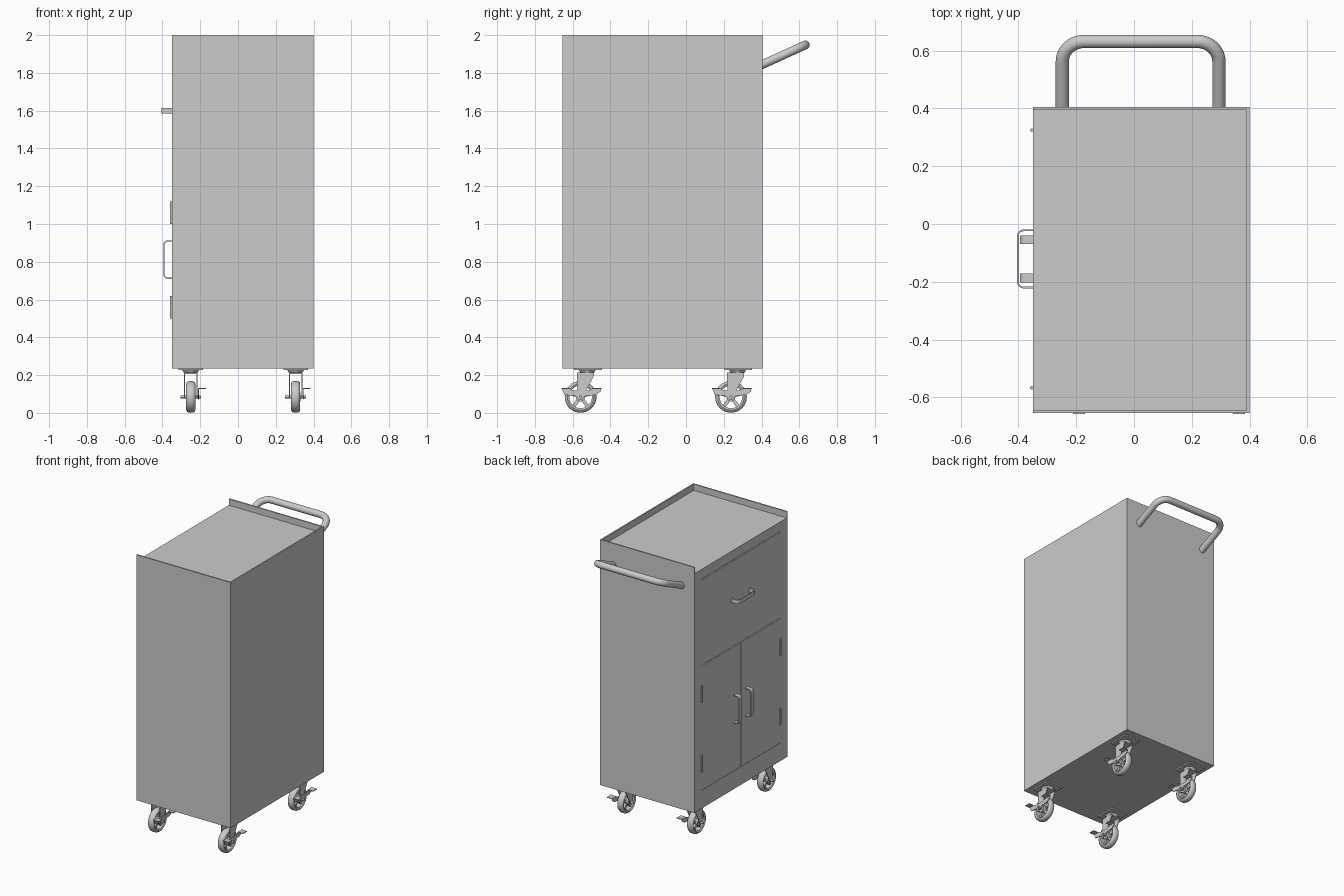
import bpy, bmesh, math
from mathutils import Vector, Matrix

cube = bpy.data.objects.get("Cube")
if cube:
    bpy.data.objects.remove(cube, do_unlink=True)

GREY = bpy.data.materials.new("steel grey")
GREY.use_nodes = True
GREY.diffuse_color = (0.6, 0.6, 0.6, 1)
GREY.node_tree.nodes["Principled BSDF"].inputs["Base Color"].default_value = (0.6, 0.6, 0.6, 1)


def finish(name, bm, smooth=False):
    bmesh.ops.recalc_face_normals(bm, faces=bm.faces)
    mesh = bpy.data.meshes.new(name)
    bm.to_mesh(mesh)
    bm.free()
    mesh.materials.append(GREY)
    obj = bpy.data.objects.new(name, mesh)
    bpy.context.collection.objects.link(obj)
    if smooth:
        bpy.ops.object.select_all(action='DESELECT')
        obj.select_set(True)
        bpy.context.view_layer.objects.active = obj
        bpy.ops.object.shade_smooth_by_angle(angle=math.radians(40))
    return obj


def add_box(bm, x, y, z):
    size = Vector((x[1] - x[0], y[1] - y[0], z[1] - z[0]))
    mid = Vector((x[0] + x[1], y[0] + y[1], z[0] + z[1])) / 2
    bmesh.ops.create_cube(bm, size=1, matrix=Matrix.Translation(mid) @ Matrix.Diagonal((*size, 1)))


def box(name, x, y, z):
    bm = bmesh.new()
    add_box(bm, x, y, z)
    return finish(name, bm)


def add_cylinder(bm, center, radius, depth, axis='Z', sides=24, top=None):
    turn = Matrix.Rotation(math.pi / 2, 4, 'Y') if axis == 'X' else Matrix()
    bmesh.ops.create_cone(bm, cap_ends=True, segments=sides, radius1=radius,
                          radius2=radius if top is None else top, depth=depth,
                          matrix=Matrix.Translation(center) @ turn)


def add_plate(bm, outline, x0, x1):
    """Extrude a (y, z) outline along x."""
    face = bm.faces.new([bm.verts.new((x0, y, z)) for y, z in outline])
    ext = bmesh.ops.extrude_face_region(bm, geom=[face])
    moved = [v for v in ext["geom"] if isinstance(v, bmesh.types.BMVert)]
    bmesh.ops.translate(bm, verts=moved, vec=(x1 - x0, 0, 0))


def rounded(points, radius, steps):
    """Round the inner corners of an open path."""
    pts = [Vector(p) for p in points]
    out = [pts[0]]
    for a, b, c in zip(pts, pts[1:], pts[2:]):
        u, v = (a - b).normalized(), (c - b).normalized()
        o = b + (u + v) * radius
        for i in range(steps + 1):
            t = math.pi / 2 * i / steps
            out.append(o - v * radius * math.cos(t) - u * radius * math.sin(t))
    return out + [pts[-1]]


def sweep(name, path, section):
    """Sweep a section (sideways, normal) along a planar path."""
    bm = bmesh.new()
    normal = (path[1] - path[0]).cross(path[-1] - path[0]).normalized()
    rings = []
    for i, p in enumerate(path):
        tangent = (path[min(i + 1, len(path) - 1)] - path[max(i - 1, 0)]).normalized()
        side = tangent.cross(normal)
        rings.append([bm.verts.new(p + side * s + normal * n) for s, n in section])
    k = len(section)
    for a, b in zip(rings, rings[1:]):
        for j in range(k):
            bm.faces.new((a[j], a[(j + 1) % k], b[(j + 1) % k], b[j]))
    bm.faces.new(rings[0])
    bm.faces.new(rings[-1])
    return finish(name, bm, True)


# Cabinet body and raised tray lips, open on the drawer side
X0, X1, Y0, Y1, Z0, Z1, DECK = -0.35, 0.4, -0.655, 0.405, 0.235, 2.0, 1.955
FACE = X0 + 0.01
box("cabinet_body", (FACE, X1), (Y0, Y1), (Z0, DECK))
T = 0.01
box("front_lip", (X0, X1), (Y0, Y0 + T), (DECK, Z1))
box("back_lip", (X0, X1), (Y1 - T, Y1), (DECK, Z1))
box("side_lip", (X1 - T, X1), (Y0 + T, Y1 - T), (DECK, Z1))

# Face frame around the drawer and the doors
DY0, DY1, DB, DT, RT = -0.57, 0.325, 0.365, 1.26, 1.885
box("frame_front_stile", (X0, FACE), (Y0, DY0), (Z0, DECK))
box("frame_back_stile", (X0, FACE), (DY1, Y1), (Z0, DECK))
box("frame_top_rail", (X0, FACE), (DY0, DY1), (RT, DECK))
box("frame_bottom_rail", (X0, FACE), (DY0, DY1), (Z0, DB))

# Flush drawer front and two doors
G, MID = 0.004, (DY0 + DY1) / 2
box("drawer_front", (X0, FACE), (DY0 + 0.001, DY1 - 0.001), (DT + G, RT - 2 * G))
box("front_door", (X0, FACE), (DY0 + G, MID - 0.001), (DB + 0.002, DT - G))
box("back_door", (X0, FACE), (MID + 0.001, DY1 - G), (DB + 0.002, DT - G))

# Hinge barrels
for side, y in (("front", DY0 + 0.003), ("back", DY1)):
    for level, z in (("lower", 0.56), ("upper", 1.06)):
        bm = bmesh.new()
        add_cylinder(bm, (X0 - 0.004, y, z), 0.006, 0.12, sides=12)
        finish(f"{side}_{level}_hinge", bm, True)


# Strap pulls on the drawer and doors
def strap(name, a, b, reach, width):
    out = Vector((-reach, 0, 0))
    a, b = Vector(a), Vector(b)
    h, w = 0.003, width / 2
    sweep(name, rounded([a, a + out, b + out, b], 0.02, 6), [(-h, -w), (h, -w), (h, w), (-h, w)])


strap("drawer_pull", (X0, -0.022, 1.6), (X0, -0.22, 1.6), 0.052, 0.03)
for name, y in (("back_door_pull", -0.055), ("front_door_pull", -0.187)):
    strap(name, (X0, y, 0.713), (X0, y, 0.91), 0.042, 0.03)

# Tilted push handle at the back
R = 0.023
circle = [(R * math.cos(i * math.tau / 20), R * math.sin(i * math.tau / 20)) for i in range(20)]
sweep("push_handle", rounded([(-0.248, 0.395, 1.84), (-0.248, 0.632, 1.948),
                              (0.294, 0.632, 1.948), (0.294, 0.395, 1.84)], 0.075, 10), circle)


# Casters
def caster(name, x, y):
    place = Matrix.Translation((x, y, 0))
    axle = 0.085

    # Tyre turned about the axle
    bm = bmesh.new()
    profile = [(-0.019, 0.06), (-0.024, 0.07), (-0.02, 0.079), (-0.01, 0.084),
               (0.01, 0.084), (0.02, 0.079), (0.024, 0.07), (0.019, 0.06)]
    verts = [bm.verts.new((px, 0, axle + r)) for px, r in profile]
    edges = [bm.edges.new((a, b)) for a, b in zip(verts, verts[1:] + verts[:1])]
    bmesh.ops.spin(bm, geom=verts + edges, cent=(0, 0, axle), axis=(1, 0, 0),
                   angle=math.tau, steps=36, use_merge=True)
    bmesh.ops.remove_doubles(bm, verts=bm.verts, dist=0.0001)
    # Hub and spokes
    add_cylinder(bm, (0, 0, axle), 0.024, 0.05, 'X')
    for i in range(5):
        before = set(bm.verts)
        add_box(bm, (-0.01, 0.01), (-0.009, 0.009), (axle + 0.015, axle + 0.064))
        bmesh.ops.rotate(bm, verts=[v for v in bm.verts if v not in before], cent=(0, 0, axle),
                         matrix=Matrix.Rotation(i * math.tau / 5, 3, 'X'))
    bm.transform(place)
    finish(name + "_wheel", bm, True)

    # Fork, axle bolt, swivel and mounting plate
    bm = bmesh.new()
    leg = [(-0.018, 0.08), (0.012, 0.075), (0.03, 0.12), (0.07, 0.195),
           (0.07, 0.212), (-0.02, 0.212), (-0.02, 0.16)]
    for s in (-1, 1):
        add_plate(bm, leg, s * 0.031, s * 0.036)
    add_box(bm, (-0.036, 0.036), (-0.02, 0.07), (0.206, 0.213))
    add_cylinder(bm, (0, 0, axle), 0.008, 0.11, 'X', 12)
    add_cylinder(bm, (0, 0.035, 0.219), 0.035, 0.016, top=0.045)
    add_box(bm, (-0.065, 0.065), (-0.035, 0.112), (0.226, Z0))
    bm.transform(place)
    finish(name + "_fork", bm, True)

    # Brake rocker with a pedal at each end
    bm = bmesh.new()
    rocker = [(-0.1, 0.13), (-0.06, 0.13), (-0.035, 0.118), (0.04, 0.118), (0.065, 0.13),
              (0.11, 0.13), (0.105, 0.112), (0.08, 0.095), (0.025, 0.09), (0.01, 0.072),
              (-0.012, 0.072), (-0.03, 0.09), (-0.085, 0.095)]
    add_plate(bm, rocker, 0.038, 0.043)
    for y0, y1 in ((-0.1, -0.06), (0.065, 0.11)):
        add_box(bm, (0.038, 0.08), (y0, y1), (0.126, 0.131))
    bm.transform(place)
    finish(name + "_brake", bm)


for end, y in (("front", -0.558), ("back", 0.238)):
    for side, x in (("right", -0.25), ("left", 0.305)):
        caster(f"{end}_{side}_caster", x, y)
